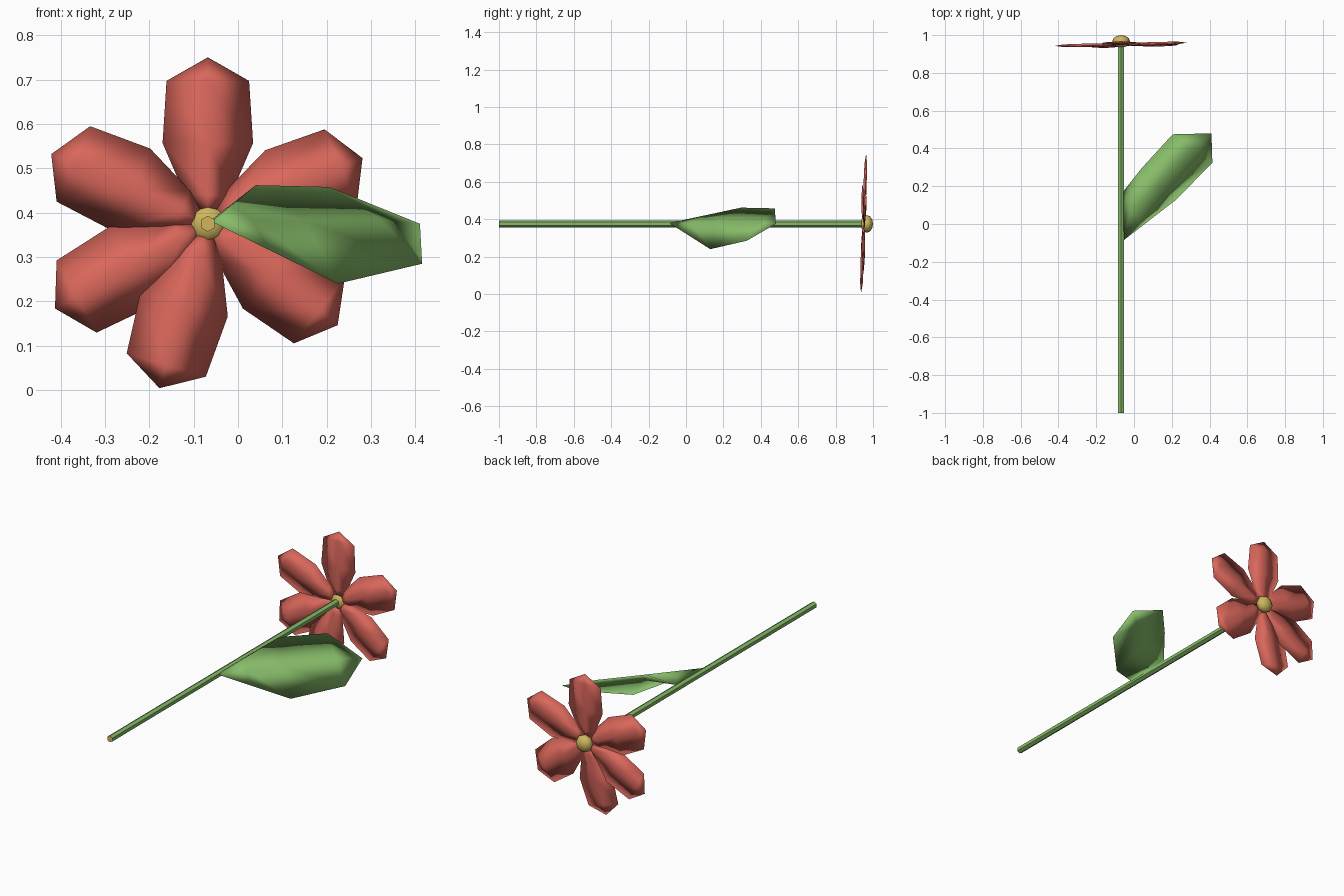
import bpy, bmesh, math
from mathutils import Vector, Matrix

if "Cube" in bpy.data.objects:
    bpy.data.objects.remove(bpy.data.objects["Cube"])


def material(name, rgb):
    m = bpy.data.materials.new(name)
    m.diffuse_color = (*rgb, 1)
    m.use_nodes = True
    m.node_tree.nodes["Principled BSDF"].inputs["Base Color"].default_value = m.diffuse_color
    return m


RED = material("petal red", (0.70, 0.135, 0.105))
GREEN = material("leaf green", (0.24, 0.50, 0.14))
YELLOW = material("pollen yellow", (0.62, 0.47, 0.11))
CX, CZ = -0.068, 0.375          # axis of the flower


def finish(bm, name, mats, smooth=True):
    bmesh.ops.recalc_face_normals(bm, faces=bm.faces)
    me = bpy.data.meshes.new(name)
    for f in bm.faces:
        f.smooth = smooth
    bm.to_mesh(me)
    bm.free()
    for m in mats:
        me.materials.append(m)
    ob = bpy.data.objects.new(name, me)
    bpy.context.collection.objects.link(ob)
    return ob


def blade(name, start, rings, end, mat):
    """Closed thin blade: four-point rings (left, top, right, underside) between two end points."""
    bm = bmesh.new()
    a, b = bm.verts.new(start), bm.verts.new(end)
    rows = [[bm.verts.new(p) for p in r] for r in rings]
    for j in range(4):
        k = (j + 1) % 4
        bm.faces.new((a, rows[0][k], rows[0][j]))
        bm.faces.new((b, rows[-1][j], rows[-1][k]))
        for r, s in zip(rows, rows[1:]):
            bm.faces.new((r[j], r[k], s[k]))
            bm.faces.new((r[j], s[k], s[j]))
    return finish(bm, name, [mat])


# Petals: angle around the axis, length scale, y of the tip
petals = [(90, 1.0, 0.963), (23, 1.01, 0.960), (-38, 0.99, 0.948),
          (-106.4, 1.03, 0.936), (209, 1.05, 0.942), (156, 1.03, 0.943)]
profile = [(0.065, 0.052, 0.006), (0.182, 0.102, 0.009), (0.322, 0.093, 0.007)]
for i, (ang, s, ytip) in enumerate(petals):
    t = math.radians(ang)
    d = Vector((math.cos(t), 0, math.sin(t)))
    w = Vector((-math.sin(t), 0, math.cos(t)))
    n = Vector((0, 1, 0))
    origin = Vector((CX, 0.95, CZ))

    def at(u):
        return origin + d * u * s + n * (ytip - 0.95) * u / 0.375
    rings = [(at(u) + w * h, at(u) + n * k, at(u) - w * h, at(u) - n * k)
             for u, h, k in profile]
    blade(f"petal_{i + 1}", at(0), rings, at(0.375), RED)

# Leaf: arched blade growing out of the stem
base, tip = Vector((-0.06, -0.09, 0.38)), Vector((0.41, 0.48, 0.375))
l1, m1, r1 = Vector((0.04, 0.295, 0.462)), Vector((0.15, 0.17, 0.382)), Vector((0.225, 0.13, 0.24))
l2, m2, r2 = Vector((0.205, 0.475, 0.458)), Vector((0.32, 0.385, 0.385)), Vector((0.415, 0.325, 0.285))
under = Vector((-0.6, 0.3, -0.73)) * 0.025
rings = [(base.lerp(l1, 0.45), base.lerp(m1, 0.45), base.lerp(r1, 0.45), Vector((-0.058, 0.17, 0.385))),
         (l1, m1, r1, m1 + under),
         (l2, m2, r2, m2 + under)]
blade("leaf", base, rings, tip, GREEN)

# Stem, with a yellow cut end
bm = bmesh.new()
bmesh.ops.create_cone(bm, cap_ends=True, segments=6, radius1=0.018, radius2=0.018, depth=1.95,
                      matrix=Matrix.Translation((CX, -0.025, CZ)) @ Matrix.Rotation(math.pi / 2, 4, 'X'))
bm.normal_update()
for f in bm.faces:
    if f.normal.y < -0.9:
        f.material_index = 1
stem = finish(bm, "stem", [GREEN, YELLOW], False)

# Flower centre: flattened ball
bm = bmesh.new()
bmesh.ops.create_uvsphere(bm, u_segments=8, v_segments=6, radius=1,
                          matrix=Matrix.Translation((CX, 0.967, CZ)) @ Matrix.Diagonal((0.047, 0.033, 0.047, 1))
                          @ Matrix.Rotation(math.pi / 2, 4, 'X'))
finish(bm, "flower_centre", [YELLOW])
